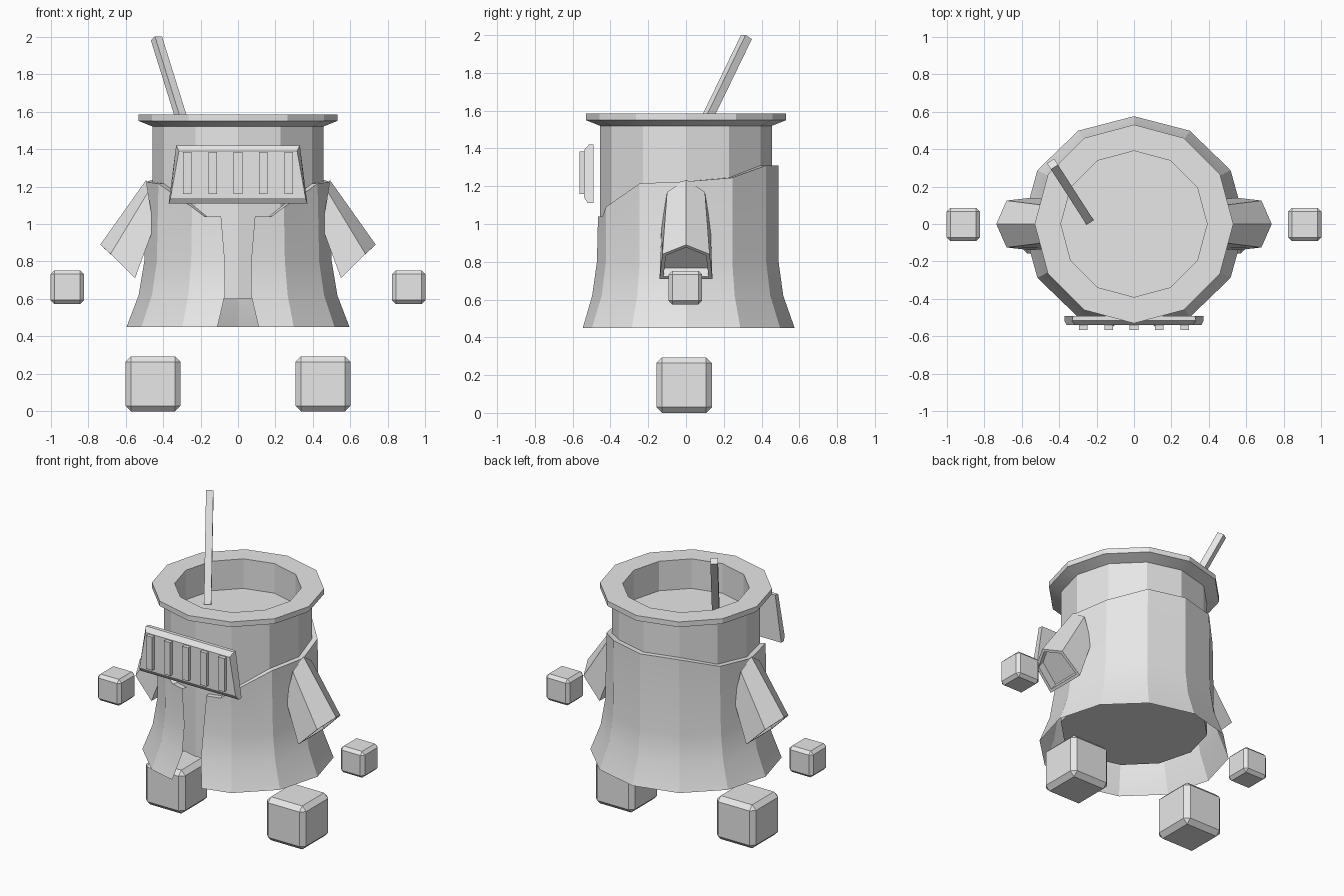
import bpy, bmesh, math
from mathutils import Vector, Matrix

if "Cube" in bpy.data.objects:
    bpy.data.objects.remove(bpy.data.objects["Cube"])

grey = bpy.data.materials.new("plain_grey")
grey.diffuse_color = (0.8, 0.8, 0.8, 1)
grey.use_nodes = True
grey.node_tree.nodes["Principled BSDF"].inputs["Base Color"].default_value = grey.diffuse_color


def add(name, verts, faces, recalc=True):
    """Make a flat-faced object whose shallow bends are smoothed."""
    me = bpy.data.meshes.new(name)
    me.from_pydata(verts, [], faces)
    if recalc:
        bm = bmesh.new()
        bm.from_mesh(me)
        bmesh.ops.recalc_face_normals(bm, faces=bm.faces)
        bm.to_mesh(me)
        bm.free()
    me.materials.append(grey)
    ob = bpy.data.objects.new(name, me)
    bpy.context.collection.objects.link(ob)
    bpy.ops.object.select_all(action='DESELECT')
    ob.select_set(True)
    bpy.context.view_layer.objects.active = ob
    bpy.ops.object.shade_smooth_by_angle(angle=math.radians(22))
    return ob


def bridge(rings, closed=True):
    """Quads between successive rings of equal length."""
    n = len(rings[0])
    verts = [p for ring in rings for p in ring]
    faces = []
    for r in range(len(rings) - 1):
        for i in range(n if closed else n - 1):
            j = (i + 1) % n
            faces.append((r * n + i, (r + 1) * n + i, (r + 1) * n + j, r * n + j))
    return verts, faces


def box(name, centre, size, bevel=0.0):
    bm = bmesh.new()
    bmesh.ops.create_cube(bm, size=1, matrix=Matrix.Translation(centre) @ Matrix.Diagonal((*size, 1)))
    if bevel:
        bmesh.ops.bevel(bm, geom=bm.edges[:], offset=bevel, segments=1, affect='EDGES')
    verts = [v.co.copy() for v in bm.verts]
    bm.verts.index_update()
    faces = [[v.index for v in f.verts] for f in bm.faces]
    bm.free()
    return add(name, verts, faces)


# Twelve-sided pot body with flared rim and recessed top
profile = [(0.455, 0.60), (0.455, 1.52), (0.53, 1.55), (0.53, 1.585), (0.39, 1.585), (0.39, 1.385)]
rings = [[(r * math.cos(i * math.pi / 6), r * math.sin(i * math.pi / 6), z) for i in range(12)]
         for r, z in profile]
verts, faces = bridge(rings)
faces += [tuple(range(12)), tuple(range(60, 72))]
add("body", verts, faces)

# Cloak: flared sheet, slanted collar, slit at the front
ROWS = [(0.49, 0.49, None), (0.50, 0.49, 0.80), (0.53, 0.515, 0.62), (0.595, 0.575, 0.45)]
TOPS = {-60: 1.09, -30: 1.215, 0: 1.225, 30: 1.245, 60: 1.31, 90: 1.31}
SLIT = [0.09, 0.07, 0.07, 0.11]


def rim_point(row, deg, top):
    rx, ry, z = row
    a = math.radians(deg)
    return Vector((rx * math.cos(a), ry * math.sin(a), top if z is None else z))


cols = [[], []]
for k, row in enumerate(ROWS):
    front, side = rim_point(row, -90, 1.04), rim_point(row, -60, 1.04)
    cols[0].append(front.lerp(side, SLIT[k] / side.x))
    cols[1].append(front.lerp(side, 0.73))
cols += [[rim_point(row, d, t) for row in ROWS] for d, t in TOPS.items()]
for c in cols:  # collar edge turned in to the body
    c.insert(0, Vector((c[0].x * 0.93, c[0].y * 0.93, c[0].z)))
cols += [[Vector((-p.x, p.y, p.z)) for p in c] for c in reversed(cols[:-1])]
verts, faces = bridge([list(r) for r in zip(*cols)], closed=False)
add("cloak", verts, faces, recalc=False)

# Sleeves with recessed cuffs, feet and floating hands, on both sides
for s, label in ((-1, "left"), (1, "right")):
    def ring(ridge, upper, lower):
        pts = [ridge, upper, lower,
               (lower[0], -lower[1], lower[2]), (upper[0], -upper[1], upper[2])]
        return [Vector((s * x, y, z)) for x, y, z in pts]
    shoulder = ring((0.49, 0, 1.235), (0.48, 0.10, 1.17), (0.45, 0.13, 0.98))
    cuff = ring((0.735, 0, 0.89), (0.68, 0.125, 0.84), (0.55, 0.14, 0.71))
    mid = sum(cuff, Vector()) / 5
    lip = [p.lerp(mid, 0.15) for p in cuff]
    deep = [p + Vector((-0.035 * s, 0, 0.045)) for p in lip]
    verts, faces = bridge([shoulder, cuff, lip, deep])
    faces += [tuple(range(5)), tuple(range(15, 20))]
    add(label + "_sleeve", verts, faces)
    box(label + "_foot", (s * 0.453, -0.01, 0.147), (0.294, 0.294, 0.294), 0.03)
    box(label + "_hand", (s * 0.911, -0.003, 0.663), (0.178, 0.178, 0.178), 0.02)

# Face grille: trapezoid plate with bevelled top and bottom lips
section = [(0.325, -0.49, 1.42), (0.33, -0.515, 1.42), (0.315, -0.54, 1.39),
           (0.36, -0.54, 1.14), (0.37, -0.52, 1.11), (0.37, -0.49, 1.11)]
verts, faces = bridge([[(s * x, y, z) for x, y, z in section] for s in (-1, 1)])
faces += [tuple(range(6)), tuple(range(6, 12))]
add("grille_plate", verts, faces)
for i in range(5):
    box("grille_slat_%d" % (i + 1), ((i - 2) * 0.135, -0.55, 1.272), (0.046, 0.03, 0.225))

# Slanted straw standing in the pot
low, high = Vector((-0.245, 0.025, 1.38)), Vector((-0.435, 0.32, 1.99))
axis = high - low
straw = box("straw", (0, 0, 0), (0.045, 0.045, axis.length))
straw.data.transform(Matrix.Translation((low + high) / 2) @ axis.to_track_quat('Z', 'Y').to_matrix().to_4x4())
